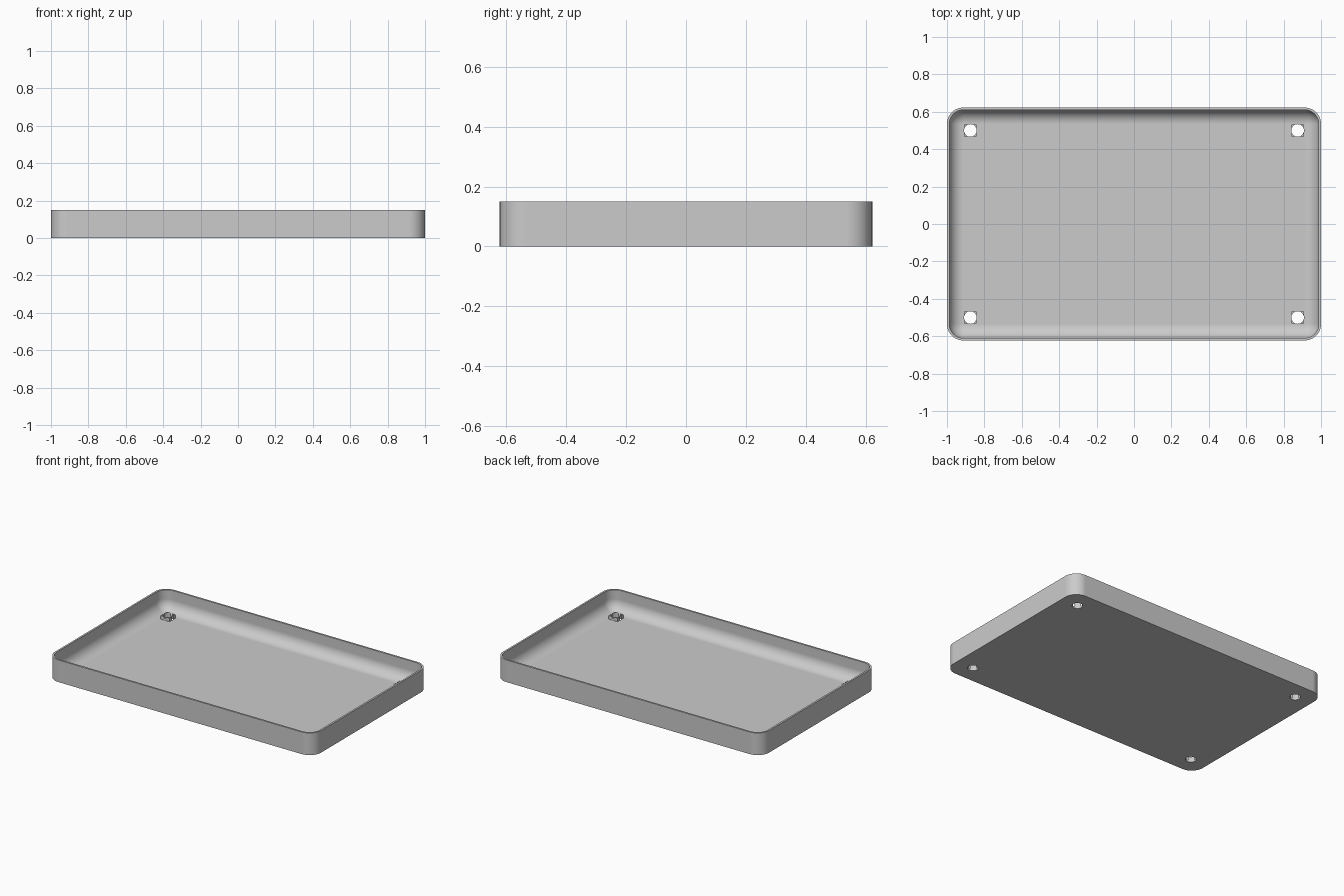
import bpy
import bmesh
from math import sin, cos, pi
from mathutils import Matrix

cube = bpy.data.objects.get("Cube")
if cube:
    bpy.data.objects.remove(cube, do_unlink=True)

HALF_X, HALF_Y, HEIGHT = 1.0, 0.6225, 0.15
WALL, FLOOR = 0.0125, 0.0125
CORNER = 0.0875              # outer corner radius
FILLET = CORNER - WALL       # inner corner and floor fillet radius
STEPS = 12
HOLES = [(sx * 0.875, sy * 0.5) for sx in (-1, 1) for sy in (-1, 1)]

grey = bpy.data.materials.new("light grey")
grey.use_nodes = True
grey.diffuse_color = (0.6, 0.6, 0.6, 1)
grey.node_tree.nodes["Principled BSDF"].inputs["Base Color"].default_value = (0.6, 0.6, 0.6, 1)


def make_object(name, bm):
    bmesh.ops.recalc_face_normals(bm, faces=bm.faces)
    mesh = bpy.data.meshes.new(name)
    bm.to_mesh(mesh)
    bm.free()
    mesh.materials.append(grey)
    obj = bpy.data.objects.new(name, mesh)
    bpy.context.collection.objects.link(obj)
    return obj


def rounded_ring(bm, inset, z):
    """Rounded rectangle of vertices, pulled in from the outer edge."""
    radius = CORNER - inset
    cx, cy = HALF_X - CORNER, HALF_Y - CORNER
    ring = []
    for k, (sx, sy) in enumerate([(1, 1), (-1, 1), (-1, -1), (1, -1)]):
        for i in range(STEPS + 1):
            a = (k + i / STEPS) * pi / 2
            ring.append(bm.verts.new((sx * cx + radius * cos(a), sy * cy + radius * sin(a), z)))
    return ring


# Tray: outer wall, rim, inner wall and floor fillet as stacked rings
bm = bmesh.new()
profile = [(0, 0), (0, HEIGHT), (WALL, HEIGHT)]
for i in range(STEPS + 1):
    a = i / STEPS * pi / 2
    profile.append((WALL + FILLET * (1 - cos(a)), FLOOR + FILLET * (1 - sin(a))))
rings = [rounded_ring(bm, inset, z) for inset, z in profile]
for low, high in zip(rings, rings[1:]):
    for i in range(len(low)):
        j = (i + 1) % len(low)
        bm.faces.new((low[i], low[j], high[j], high[i]))
bm.faces.new(rings[0])
bm.faces.new(rings[-1])
bmesh.ops.remove_doubles(bm, verts=bm.verts, dist=0.0001)
tray = make_object("tray", bm)

# Small square posts around the holes
bm = bmesh.new()
for x, y in HOLES:
    place = Matrix.Translation((x, y, 0.022)) @ Matrix.Diagonal((0.066, 0.066, 0.031, 1))
    bmesh.ops.create_cube(bm, size=1, matrix=place)
posts = make_object("hole_posts", bm)

# Round bores through posts and floor
bm = bmesh.new()
for x, y in HOLES:
    bmesh.ops.create_cone(bm, cap_ends=True, segments=32, radius1=0.0335, radius2=0.0335,
                          depth=0.2, matrix=Matrix.Translation((x, y, 0)))
bores = make_object("bore_cutter", bm)
bores.hide_render = True

for obj in (tray, posts):
    bpy.ops.object.select_all(action='DESELECT')
    obj.select_set(True)
    bpy.context.view_layer.objects.active = obj
    cut = obj.modifiers.new("bores", 'BOOLEAN')
    cut.operation = 'DIFFERENCE'
    cut.solver = 'EXACT'
    cut.object = bores
    bpy.ops.object.modifier_apply(modifier=cut.name)
    bpy.ops.object.shade_smooth_by_angle(angle=pi / 6)
    weighted = obj.modifiers.new("flat floor shading", 'WEIGHTED_NORMAL')
    weighted.keep_sharp = True

bpy.data.objects.remove(bores, do_unlink=True)
